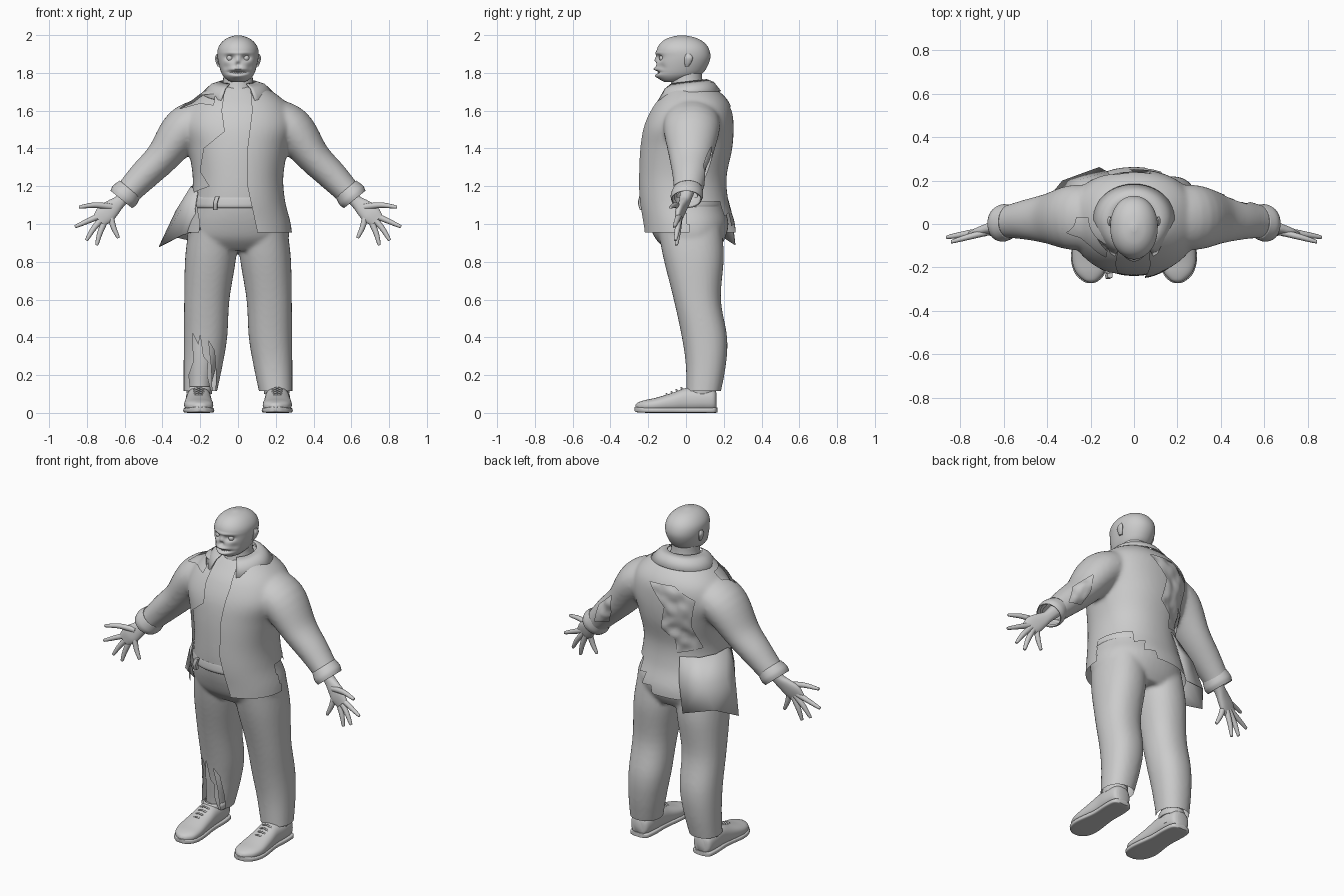
import bpy, bmesh, math
from mathutils import Vector, noise

if "Cube" in bpy.data.objects:
    bpy.data.objects.remove(bpy.data.objects["Cube"])

grey = bpy.data.materials.new("plain grey")
grey.diffuse_color = (0.6, 0.6, 0.6, 1)
grey.use_nodes = True
grey.node_tree.nodes["Principled BSDF"].inputs["Base Color"].default_value = grey.diffuse_color

def dense(rings, k=5):
    """Catmull-Rom interpolation of rings."""
    out, n = [], len(rings)
    for i in range(n - 1):
        p = [rings[max(0, min(n - 1, i + j))] for j in (-1, 0, 1, 2)]
        for s in range(k):
            t = s / k
            out.append([0.5 * (2*b + (c-a)*t + (2*a-5*b+4*c-d)*t*t + (3*b-a-3*c+d)*t**3)
                        for a, b, c, d in zip(*p)])
    return out + [list(rings[-1])]

def loft(bm, rings, axis="z", sides=32, power=2.0, caps=True, flip=1, k=5):
    """Rings are (x, y, z, a, b); axis is z, y or path (bent in the xz plane)."""
    rings, loops = dense(rings, k), []
    for i, (x, y, z, a, b) in enumerate(rings):
        A, B = Vector((a, 0, 0)), Vector((0, b, 0))
        if axis == "y":
            B = Vector((0, 0, b))
        elif axis == "path":
            d = Vector(rings[min(i+1, len(rings)-1)][:3]) - Vector(rings[max(i-1, 0)][:3])
            A = Vector((0, 1, 0)).cross(d).normalized() * a
        loop = []
        for j in range(sides):
            c, s = math.cos(2*math.pi*j/sides), math.sin(2*math.pi*j/sides)
            e = 2 / power
            v = Vector((x, y, z)) + A*math.copysign(abs(c)**e, c) + B*math.copysign(abs(s)**e, s)
            loop.append(bm.verts.new((v.x * flip, v.y, v.z)))
        loops.append(loop)
    for p, q in zip(loops, loops[1:]):
        for j in range(sides):
            bm.faces.new((p[j], p[(j+1) % sides], q[(j+1) % sides], q[j]))
    if caps:
        bm.faces.new(loops[0])
        bm.faces.new(loops[-1])

def finish(name, bm, thick=0):
    bmesh.ops.recalc_face_normals(bm, faces=bm.faces[:])
    me = bpy.data.meshes.new(name)
    bm.to_mesh(me)
    bm.free()
    me.materials.append(grey)
    me.shade_smooth()
    ob = bpy.data.objects.new(name, me)
    bpy.context.collection.objects.link(ob)
    bpy.context.view_layer.objects.active = ob
    for o in bpy.context.selected_objects:
        o.select_set(False)
    ob.select_set(True)
    bpy.ops.object.shade_smooth_by_angle(angle=math.radians(50))
    if thick:
        ob.modifiers.new("thickness", "SOLIDIFY").thickness = thick
    return ob

def part(name, rings, thick=0, **kw):
    bm = bmesh.new()
    loft(bm, rings, **kw)
    return finish(name, bm, thick)

def fuse(bm, voxel=0.012, rounds=8):
    """Merge overlapping lofts into one smooth skin, returned as a bmesh."""
    ob = finish("blend", bm)
    m = ob.modifiers.new("merge", "REMESH")
    m.mode, m.voxel_size = "VOXEL", voxel
    s = ob.modifiers.new("soften", "SMOOTH")
    s.iterations, s.factor = rounds, 0.5
    me = bpy.data.meshes.new_from_object(ob.evaluated_get(bpy.context.evaluated_depsgraph_get()))
    out = bmesh.new()
    out.from_mesh(me)
    bpy.data.objects.remove(ob)
    bpy.data.meshes.remove(me)
    return out

def trim(bm, co, no):
    """Cut away everything on the normal side of a plane."""
    bmesh.ops.bisect_plane(bm, geom=bm.verts[:] + bm.edges[:] + bm.faces[:],
                           plane_co=co, plane_no=no, clear_outer=True)

def inside(x, z, poly):
    hit = False
    for (x1, z1), (x2, z2) in zip(poly, poly[1:] + poly[:1]):
        if (z1 > z) != (z2 > z) and x < (x2-x1)*(z-z1)/(z2-z1) + x1:
            hit = not hit
    return hit

def tear(bm, poly, side):
    """Remove an xz outline from the front (side -1) or back (side 1)."""
    for (x1, z1), (x2, z2) in zip(poly, poly[1:] + poly[:1]):
        bm.normal_update()
        fs = []
        for f in bm.faces:
            c = f.calc_center_median()
            if (f.normal.y*side > 0 and min(x1, x2)-.02 < c.x < max(x1, x2)+.02
                    and min(z1, z2)-.02 < c.z < max(z1, z2)+.02):
                fs.append(f)
        geom = fs + list({e for f in fs for e in f.edges}) + list({v for f in fs for v in f.verts})
        if geom:
            bmesh.ops.bisect_plane(bm, geom=geom, plane_co=(x1, 0, z1), plane_no=(z2-z1, 0, x1-x2))
    bm.normal_update()
    gone = []
    for f in bm.faces:
        c = f.calc_center_median()
        if f.normal.y*side > 0 and inside(c.x, c.z, poly):
            gone.append(f)
    bmesh.ops.delete(bm, geom=gone, context="FACES")

def level(z, rx, front, back):
    return (0, (front+back)/2, z, rx, (back-front)/2)

# Jacket: torso and sleeves blended together
bm = bmesh.new()
loft(bm, [level(*r) for r in ((.90, .29, -.225, .26), (1.0, .28, -.235, .26), (1.12, .25, -.25, .225),
     (1.25, .24, -.252, .215), (1.4, .265, -.245, .245), (1.52, .30, -.225, .252),
     (1.62, .27, -.18, .24), (1.69, .2, -.125, .19), (1.74, .11, -.08, .11))], power=2.2, sides=48)
for s in (1, -1):
    loft(bm, [(.15, .03, 1.575, .10, .14), (.28, .03, 1.505, .118, .15), (.40, .025, 1.355, .09, .115),
              (.50, .02, 1.255, .08, .092), (.59, .01, 1.16, .068, .075), (.65, .0, 1.09, .066, .07)],
         axis="path", flip=s)
bm = fuse(bm)
for s in (1, -1):
    trim(bm, (s*.605, 0, 1.14), (s*.65, 0, -.76))
shirt = bm.copy()
trim(bm, (0, 0, .955), (0, 0, -1))
tear(bm, [(.06, 1.78), (.075, 1.6), (.05, 1.4), (.05, 1.2), (.10, .97), (.10, .93), (-.21, .93), (-.2, 1.0),
          (-.23, 1.17), (-.15, 1.2), (-.2, 1.28), (-.18, 1.4), (-.07, 1.49), (-.085, 1.6), (-.06, 1.78)], -1)
tear(bm, [(-.12, 1.69), (-.22, 1.68), (-.31, 1.61), (-.2, 1.64), (-.13, 1.63)], -1)
tear(bm, [(.08, 1.62), (-.08, 1.63), (-.2, 1.56), (-.17, 1.4), (-.2, 1.25), (-.08, 1.22),
          (-.08, 1.3), (0, 1.36), (-.03, 1.5)], 1)
tear(bm, [(.41, 1.41), (.52, 1.31), (.55, 1.2), (.46, 1.22), (.42, 1.3)], 1)
tear(bm, [(.32, .93), (.32, 1.11), (.16, 1.12), (.17, 1.04), (.11, 1.06), (.13, .99), (.06, 1.0), (.04, .93)], 1)
finish("jacket", bm)

# Shirt: same shape set inwards, creased at the back
shirt.normal_update()
for v in shirt.verts:
    crease = max(0, v.normal.y) * .012 * noise.noise(v.co * 16)
    v.co -= v.normal * (.013 + crease)
trim(shirt, (0, 0, 1.14), (0, 0, -1))
finish("shirt", shirt)

def sheet(name, rows, thick=.005):
    bm = bmesh.new()
    g = [[bm.verts.new(p) for p in r] for r in rows]
    for p, q in zip(g, g[1:]):
        for j in range(len(p) - 1):
            bm.faces.new((p[j], p[j+1], q[j+1], q[j]))
    return finish(name, bm, thick)

# Loose torn panel hanging on the right hip
sheet("torn_panel", dense_rows := [
    [(-.215, -.13, 1.17), (-.25, -.03, 1.2), (-.245, .06, 1.2), (-.2, .15, 1.2), (-.1, .205, 1.2)],
    [(-.23, -.14, 1.07), (-.30, -.04, 1.08), (-.33, .08, 1.07), (-.26, .2, 1.07), (-.12, .24, 1.07)],
    [(-.20, -.14, .97), (-.30, -.05, .94), (-.42, .09, .88), (-.33, .2, .93), (-.16, .262, .89)]])

# Collar
inner, outer = [], []
for i in range(41):
    t = math.radians(-62 + 304*i/40)
    c, s = math.cos(t), math.sin(t)
    inner.append((.095*c, .01 + .1*s, 1.755 + .012*s))
    outer.append((.19*c, .02 + (.19 if s < 0 else .165)*s, 1.695 + (.045*s if s < 0 else .01*s)))
mid = [tuple((Vector(a)+Vector(b))/2 + Vector((0, 0, .016))) for a, b in zip(inner, outer)]
sheet("collar", [inner, mid, outer])

# Trousers: hips and legs blended together
bm = bmesh.new()
loft(bm, [level(*r) for r in ((.86, .2, -.10, .17), (.92, .265, -.16, .205), (1.0, .268, -.195, .225),
                              (1.08, .245, -.215, .205), (1.15, .23, -.22, .185))], sides=48, power=2.2)
for s in (1, -1):
    loft(bm, [(.13, .02, .98, .13, .17), (.145, .04, .82, .135, .16), (.165, .06, .6, .12, .125),
              (.172, .098, .4, .115, .12), (.185, .105, .25, .103, .106), (.203, .09, .08, .085, .088)],
         flip=s, power=2.2)
bm = fuse(bm, .011, 6)
trim(bm, (0, 0, .115), (0, 0, -1))
tear(bm, [(-.25, .1), (-.26, .2), (-.235, .27), (-.24, .42), (-.21, .36), (-.2, .41), (-.185, .3),
          (-.16, .27), (-.165, .2), (-.14, .1)], -1)
tear(bm, [(-.135, .1), (-.14, .24), (-.155, .38), (-.125, .33), (-.115, .2), (-.12, .1)], -1)
finish("trousers", bm)
belt = [level(z, .238 + d, -.228 - d, .195 + d) for z, d in ((1.085, .003), (1.1, .008), (1.135, .004), (1.15, -.004))]
part("belt", belt, thick=.006, caps=False, sides=48, power=2.2)
part("belt_loop", [(-.12, -.232, 1.075, .012, .012), (-.12, -.24, 1.11, .012, .014),
                   (-.11, -.236, 1.145, .012, .012)], sides=8, power=4)

# Paired parts
for s, tag in ((1, "left"), (-1, "right")):
    part("lower_leg_" + tag, [(.2, .085, .05, .055, .06), (.2, .09, .15, .06, .065),
         (.185, .1, .3, .083, .09), (.175, .095, .45, .085, .09)], flip=s)
    # Shoe upper, sole, opening rim and laces
    part("shoe_" + tag, [(.212, .162, .06, .03, .045), (.212, .145, .066, .056, .058), (.21, .08, .07, .066, .064),
         (.208, .0, .068, .066, .064), (.209, -.07, .055, .071, .052), (.208, -.16, .042, .077, .038),
         (.203, -.22, .037, .066, .03), (.2, -.256, .032, .035, .022), (.199, -.268, .03, .01, .01)],
         axis="y", flip=s, power=2.4)
    part("sole_" + tag, [(.212, .166, .015, .03, .013), (.212, .148, .014, .06, .014), (.21, .08, .014, .068, .014),
         (.208, -.02, .014, .066, .014), (.208, -.15, .014, .082, .014), (.203, -.225, .015, .07, .014),
         (.2, -.262, .018, .036, .014), (.199, -.272, .02, .012, .01)], axis="y", flip=s, power=5)
    part("shoe_rim_" + tag, [(.205, .08, .10, .066, .076), (.205, .08, .125, .068, .08), (.205, .08, .14, .062, .07)],
         caps=False, thick=.006, flip=s)
    for i in range(4):
        y, z = -.015 - .026*i, .128 - .011*i
        part(f"lace_{tag}_{i}", [(.17, y, z-.014, .005, .005), (.208, y-.01, z+.005, .005, .005),
             (.246, y, z-.014, .005, .005)], axis="path", sides=8, flip=s)
    # Turned cuff, wrist and palm
    part("cuff_" + tag, [(.572, .01, 1.185, .07, .078), (.60, .005, 1.152, .08, .086), (.618, .002, 1.13, .073, .08)],
         axis="path", caps=False, thick=.005, flip=s)
    part("palm_" + tag, [(.56, .01, 1.19, .04, .042), (.62, -.005, 1.125, .033, .03), (.66, -.02, 1.09, .044, .026),
         (.70, -.035, 1.055, .053, .023), (.735, -.045, 1.02, .04, .014)], axis="path", flip=s, power=2.3)
    # Splayed thumb and fingers
    for f, (x1, z1, x2, z2, x3, z3, y3) in {
            "thumb": (.665, 1.09, .755, 1.10, .835, 1.09, -.08), "index": (.715, 1.05, .785, 1.02, .857, .988, -.06),
            "middle": (.715, 1.035, .765, .975, .80, .918, -.055), "ring": (.70, 1.025, .73, .955, .747, .893, -.05),
            "little": (.675, 1.045, .66, .985, .635, .93, -.045)}.items():
        end = (x3 + (x3-x2)*.04, y3, z3 + (z3-z2)*.04, .003, .003)
        part(f"{f}_{tag}", [(x1, -.035, z1, .017, .016), (x2, (y3-.035)/2, z2, .0145, .0145),
             (x3, y3, z3, .009, .009), end], axis="path", sides=12, flip=s)
    # Ear and eyeball
    part("ear_" + tag, [(.10, .005, 1.835, .008, .01), (.108, .01, 1.855, .009, .018),
         (.113, .014, 1.88, .009, .022), (.108, .012, 1.9, .005, .012)], sides=12, flip=s)
    bm = bmesh.new()
    bmesh.ops.create_uvsphere(bm, u_segments=16, v_segments=10, radius=.017)
    bmesh.ops.translate(bm, verts=bm.verts, vec=(s*.043, -.125, 1.878))
    finish("eye_" + tag, bm)

# Neck
part("neck", [(0, .02, 1.62, .14, .13), (0, .01, 1.69, .1, .1), (0, .005, 1.75, .08, .083), (0, .005, 1.82, .078, .08)])

# Head with sunken eyes, missing nose and open mouth
bm = bmesh.new()
loft(bm, [(0, -.08, 1.752, .035, .035), (0, -.062, 1.765, .06, .075), (0, -.04, 1.79, .083, .118),
          (0, -.025, 1.83, .098, .136), (0, -.014, 1.88, .108, .143), (0, -.016, 1.925, .107, .138),
          (0, -.018, 1.96, .088, .115), (0, -.02, 1.985, .056, .074), (0, -.02, 1.999, .012, .015)],
     sides=96, k=9, power=2.1)
dents = [(.043, 1.88, .022, .014, .022), (-.043, 1.88, .022, .014, .022), (0, 1.845, .012, .014, .016),
         (0, 1.803, .045, .008, .024), (.065, 1.83, .016, .02, .008), (-.065, 1.83, .016, .02, .008),
         (0, 1.82, .04, .01, -.012), (0, 1.782, .035, .012, -.01), (0, 1.865, .012, .02, -.01), (0, 1.905, .07, .008, -.006)]
for v in bm.verts:
    if v.co.y < -.05:
        x, z = v.co.x, v.co.z
        v.co.y += sum(d * math.exp(-((x-cx)/w)**2 - ((z-cz)/h)**2) for cx, cz, w, h, d in dents)
finish("head", bm)
for i in range(-3, 4):
    part(f"tooth_{i+3}", [(i*.011, -.144 + abs(i)*.003, 1.798, .004, .005), (i*.011, -.146 + abs(i)*.003, 1.814, .005, .005)],
         sides=8, power=4)
